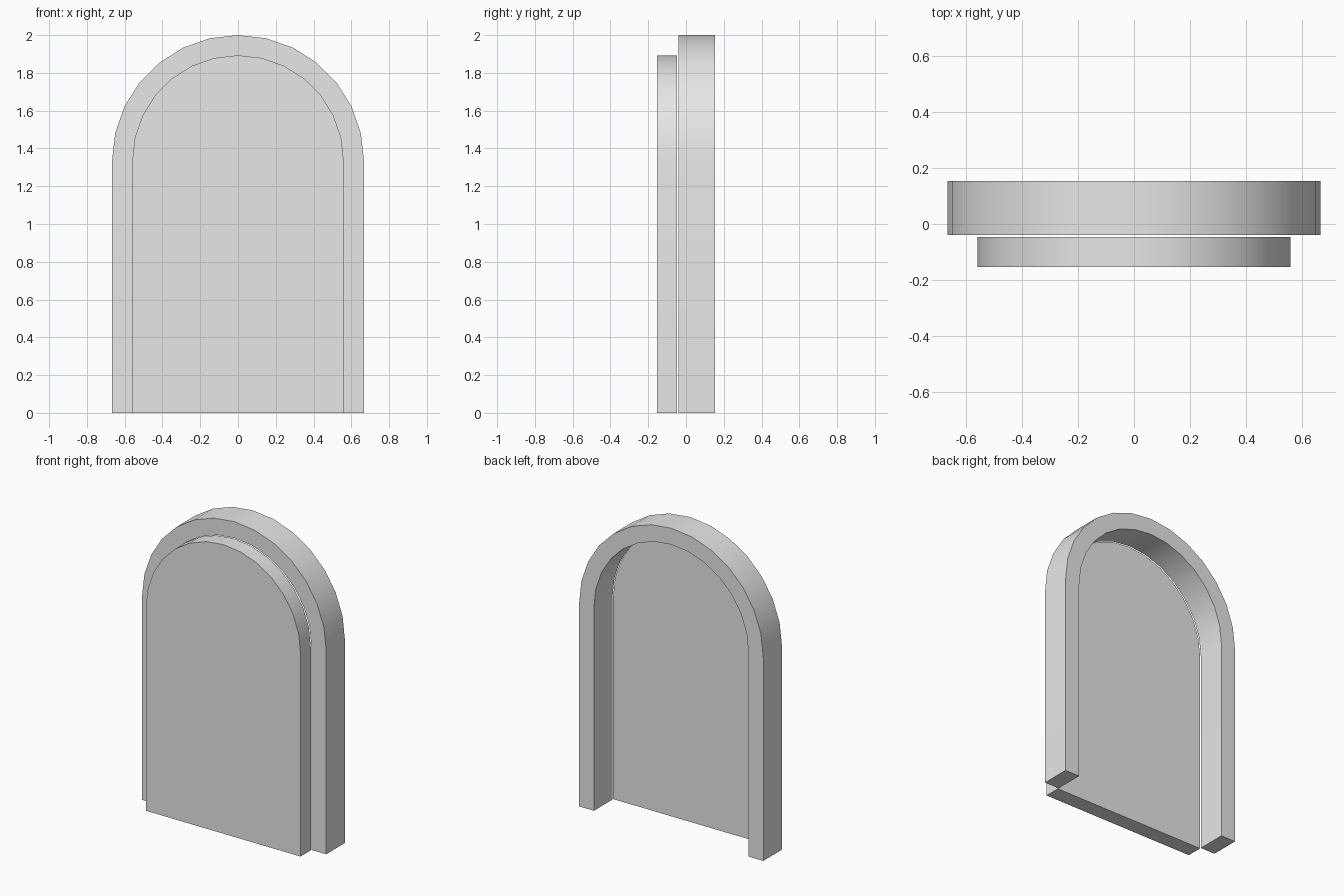
import bpy, bmesh, math

cube = bpy.data.objects.get("Cube")
if cube:
    bpy.data.objects.remove(cube, do_unlink=True)

SPRING = 1.333   # height where the arch begins
SEGMENTS = 14

grey = bpy.data.materials.new("plain grey")
grey.use_nodes = True
grey.diffuse_color = (0.8, 0.8, 0.8, 1)
grey.node_tree.nodes["Principled BSDF"].inputs["Base Color"].default_value = (0.8, 0.8, 0.8, 1)


def arch(radius):
    """Open arch outline from the right foot over the top to the left foot."""
    curve = [(radius * math.cos(math.pi * i / SEGMENTS),
              SPRING + radius * math.sin(math.pi * i / SEGMENTS))
             for i in range(SEGMENTS + 1)]
    return [(radius, 0)] + curve + [(-radius, 0)]


def extrude_outline(name, outline, front, back):
    """Turn a closed x-z outline into a solid between two y positions."""
    bm = bmesh.new()
    face = bm.faces.new([bm.verts.new((x, front, z)) for x, z in outline])
    result = bmesh.ops.extrude_face_region(bm, geom=[face], use_keep_orig=True)
    moved = [v for v in result["geom"] if isinstance(v, bmesh.types.BMVert)]
    bmesh.ops.translate(bm, verts=moved, vec=(0, back - front, 0))
    bmesh.ops.recalc_face_normals(bm, faces=bm.faces)
    mesh = bpy.data.meshes.new(name)
    bm.to_mesh(mesh)
    bm.free()
    mesh.materials.append(grey)
    obj = bpy.data.objects.new(name, mesh)
    bpy.context.collection.objects.link(obj)
    bpy.ops.object.select_all(action="DESELECT")
    obj.select_set(True)
    bpy.context.view_layer.objects.active = obj
    bpy.ops.object.shade_smooth_by_angle(angle=math.radians(30))
    return obj


# Arched surround, open at the bottom
extrude_outline("arch_frame", arch(0.667) + arch(0.56)[::-1], -0.04, 0.153)

# Solid arched panel standing just in front of the surround
extrude_outline("door_panel", arch(0.56), -0.153, -0.047)
